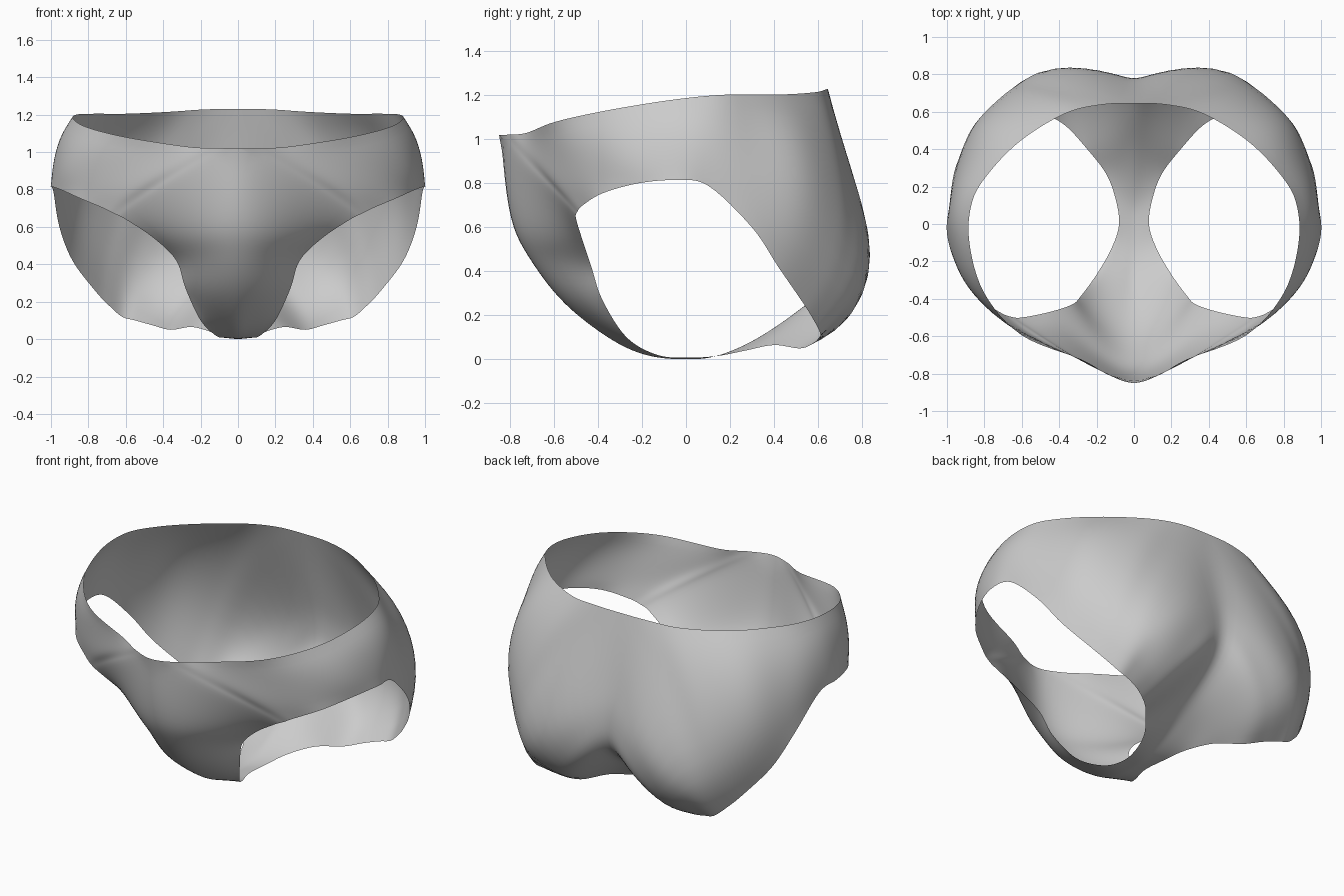
import bpy, bmesh
from mathutils import Vector

if "Cube" in bpy.data.objects:
    bpy.data.objects.remove(bpy.data.objects["Cube"])

# Each rib runs from the outer edge (waist or centre seam) to the leg opening.
# Two-point ribs are straight, four-point ribs are curved.
FRONT_WAIST = [
    [(0, -.85, 1.02), (.2, -.775, .90), (.4, -.65, .78), (.6, -.5, .64)],
    [(.14, -.805, 1.022), (.31, -.715, .91), (.485, -.61, .795), (.66, -.495, .67)],
    [(.28, -.725, 1.03), (.43, -.66, .92), (.58, -.58, .81), (.72, -.47, .70)],
    [(.6, -.595, 1.08), (.7, -.525, .97), (.78, -.455, .86), (.85, -.38, .755)],
    [(.8, -.37, 1.13), (.875, -.33, 1.02), (.925, -.28, .91), (.95, -.22, .80)],
]
HIP = [
    [(.88, -.1, 1.175), (.95, -.08, 1.06), (.985, -.06, .93), (1, -.05, .815)],
    [(.865, .12, 1.2), (.945, .12, 1.06), (.98, .11, .92), (.987, .1, .79)],
    [(.77, .28, 1.205), (.88, .31, 1.0), (.935, .32, .8), (.955, .3, .6)],
    [(.6, .45, 1.205), (.77, .52, .98), (.86, .53, .7), (.885, .42, .42)],
    [(.37, .59, 1.215), (.57, .67, .93), (.72, .68, .58), (.765, .53, .26)],
    [(.18, .637, 1.228), (.43, .72, .89), (.63, .75, .51), (.69, .58, .18)],
]
SEAT = [
    [(0, .645, 1.23), (.3, .755, .85), (.54, .81, .45), (.62, .61, .12)],
    [(0, .705, .92), (.24, .82, .64), (.46, .825, .35), (.55, .605, .10)],
    [(0, .76, .65), (.17, .82, .49), (.36, .785, .25), (.46, .58, .075)],
    [(0, .73, .45), (.14, .765, .33), (.28, .69, .165), (.36, .52, .05)],
]
GUSSET = [
    [(0, .56, .265), (.25, .4, .065)],
    [(0, .33, .1), (.15, .27, .04)],
    [(0, .14, .015), (.1, .14, .015)],
    [(0, 0, 0), (.08, 0, .008)],
    [(0, -.17, .015), (.12, -.13, .02)],
    [(0, -.34, .085), (.2, -.27, .1)],
]
POUCH = [
    [(0, -.55, .25), (.1, -.525, .25), (.2, -.46, .255), (.28, -.38, .27)],
    [(0, -.7, .44), (.12, -.665, .44), (.235, -.56, .43), (.33, -.43, .42)],
    [(0, -.8, .65), (.15, -.75, .61), (.31, -.62, .57), (.45, -.47, .54)],
]
CORNERS = (0, len(FRONT_WAIST) + len(HIP))   # where the waist meets the centre seam
ACROSS, ALONG = 12, 6


def mirrored(p):
    return Vector((-p.x, p.y, p.z))


def rib_point(rib, t):
    """Cubic through four evenly spaced points, or a straight line."""
    p = [Vector(c) for c in rib]
    if len(p) == 2:
        return p[0].lerp(p[1], t)
    total = Vector()
    for i in range(4):
        w = 1.0
        for j in range(4):
            if j != i:
                w *= (3 * t - j) / (i - j)
        total += p[i] * w
    return total


def beyond(corner, inner):
    """Spline neighbour past a corner: mirrored on the waist, extended on the seam."""
    return mirrored(inner) if inner.x > 0 else 2 * corner - inner


def smooth_loop(pts, corners):
    """Closed spline through the points, kept sharp at the corners."""
    out, n = [], len(pts)
    for i in range(n):
        b, c = pts[i], pts[(i + 1) % n]
        a = beyond(b, c) if i in corners else pts[i - 1]
        d = beyond(c, b) if (i + 1) % n in corners else pts[(i + 2) % n]
        for k in range(ALONG):
            t = k / ALONG
            out.append(.5 * (2 * b + (c - a) * t + (2 * a - 5 * b + 4 * c - d) * t * t
                             + (3 * b - a - 3 * c + d) * t ** 3))
    return out


def relax(rings, factor):
    """Even out the cloth while waist and leg edges stay put."""
    n, seam_start = len(rings[0]), CORNERS[1] * ALONG
    new = [list(r) for r in rings]
    for j in range(ACROSS):
        for i in range(n):
            if j == 0 and i <= seam_start:
                continue
            inner = rings[j + 1][i]
            outer = rings[j - 1][i] if j else mirrored(inner)
            mean = (inner + outer + rings[j][i - 1] + rings[j][(i + 1) % n]) / 4
            new[j][i] = rings[j][i].lerp(mean, factor)
    return new


# Rings from the outer edge inward to the leg opening
ribs = FRONT_WAIST + HIP + SEAT + GUSSET + POUCH
rings = [smooth_loop([rib_point(r, j / ACROSS) for r in ribs], CORNERS if j == 0 else ())
         for j in range(ACROSS + 1)]
for _ in range(25):
    rings = relax(relax(rings, .6), -.5)

# Right half of the garment
bm = bmesh.new()
grid = [[bm.verts.new(p) for p in ring] for ring in rings]
n = len(grid[0])
for j in range(ACROSS):
    for i in range(n):
        k = (i + 1) % n
        bm.faces.new((grid[j][i], grid[j + 1][i], grid[j + 1][k], grid[j][k]))
for f in bm.faces:
    f.smooth = True
mesh = bpy.data.meshes.new("briefs")
bm.to_mesh(mesh)
bm.free()

fabric = bpy.data.materials.new("light_grey_fabric")
fabric.diffuse_color = (.6, .6, .6, 1)
fabric.use_nodes = True
fabric.node_tree.nodes["Principled BSDF"].inputs["Base Color"].default_value = fabric.diffuse_color
mesh.materials.append(fabric)
briefs = bpy.data.objects.new("briefs", mesh)
bpy.context.collection.objects.link(briefs)

# Left half
mirror = briefs.modifiers.new("left_half", 'MIRROR')
mirror.use_axis[0] = True
mirror.merge_threshold = .002
